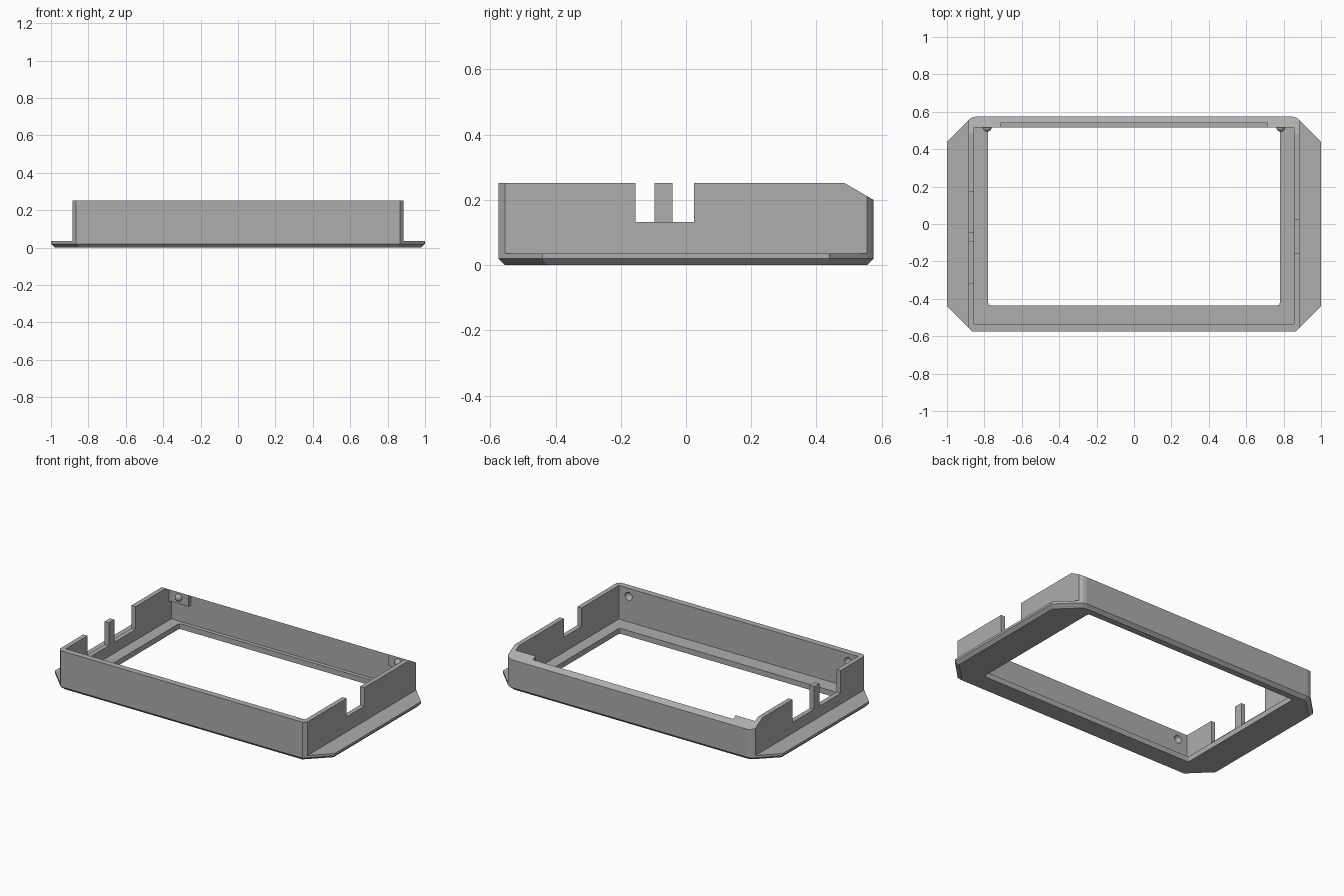
import bpy, bmesh
from mathutils import Matrix, Vector

cube = bpy.data.objects.get("Cube")
if cube:
    bpy.data.objects.remove(cube, do_unlink=True)

grey = bpy.data.materials.new("plain grey")
grey.use_nodes = True
grey.diffuse_color = (0.42, 0.42, 0.42, 1)
grey.node_tree.nodes["Principled BSDF"].inputs["Base Color"].default_value = grey.diffuse_color


def finish(name, bm):
    bmesh.ops.recalc_face_normals(bm, faces=bm.faces)
    mesh = bpy.data.meshes.new(name)
    bm.to_mesh(mesh)
    bm.free()
    mesh.materials.append(grey)
    ob = bpy.data.objects.new(name, mesh)
    bpy.context.collection.objects.link(ob)
    return ob


def loft(name, rings):
    """Closed solid through matching rings of points."""
    bm = bmesh.new()
    loops = [[bm.verts.new(p) for p in ring] for ring in rings]
    n = len(loops[0])
    for a, b in zip(loops, loops[1:]):
        for i in range(n):
            j = (i + 1) % n
            bm.faces.new((a[i], a[j], b[j], b[i]))
    bm.faces.new(loops[0])
    bm.faces.new(loops[-1])
    return finish(name, bm)


def plan_prism(name, plan, z0, z1):
    return loft(name, [[(x, y, z) for x, y in plan] for z in (z0, z1)])


def side_prism(name, profile, x0, x1):
    return loft(name, [[(x, y, z) for y, z in profile] for x in (x0, x1)])


def box(name, x0, x1, y0, y1, z0, z1):
    return plan_prism(name, [(x0, y0), (x1, y0), (x1, y1), (x0, y1)], z0, z1)


def ball(name, centre, radius):
    bm = bmesh.new()
    bmesh.ops.create_uvsphere(bm, u_segments=20, v_segments=12, radius=radius,
                              matrix=Matrix.Translation(Vector(centre)))
    return finish(name, bm)


def cut(ob, cutter):
    mod = ob.modifiers.new(cutter.name, "BOOLEAN")
    mod.operation = "DIFFERENCE"
    mod.solver = "EXACT"
    mod.object = cutter
    cutter.hide_render = True
    cutter.hide_viewport = True
    cutter.display_type = "WIRE"


def mirrored(half):
    """Complete an outline from its +x half, listed front to back."""
    return half + [(-x, y) for x, y in reversed(half)]


# Flange plate with a chamfered underside and an open centre
TOP, RIM = 0.252, 0.035
outline = mirrored([(0.865, -0.575), (1, -0.44), (1, 0.44), (0.887, 0.553),
                    (0.868, 0.569), (0.845, 0.575)])
lower = [(x * 0.98, y * 0.965) for x, y in outline]
flange = loft("flange", [[(x, y, 0) for x, y in lower],
                         [(x, y, 0.02) for x, y in outline],
                         [(x, y, RIM) for x, y in outline]])
opening = mirrored([(0.765, -0.435), (0.776, -0.431), (0.78, -0.42),
                    (0.78, 0.5), (0.776, 0.511), (0.765, 0.515)])
cut(flange, plan_prism("opening_cutter", opening, -0.1, 0.1))

# Upright wall around the frame
wall_plan = mirrored([(0.865, -0.575), (0.885, -0.555), (0.885, 0.555),
                      (0.868, 0.569), (0.845, 0.575)])
wall = plan_prism("wall", wall_plan, RIM, TOP)
cut(wall, box("cavity_cutter", -0.855, 0.855, -0.535, 0.54, 0, 0.4))

# Sloped top along the back
slope = [(0.485, TOP), (0.575, 0.2), (0.665, 0.148), (0.665, 0.4), (0.485, 0.4)]
cut(wall, side_prism("slope_cutter", slope, -1.1, 1.1))

# Side notches; the right wall keeps a slim post between its two
for name, x, y0, y1, z in (("left_notch", 0.87, -0.155, 0.025, 0.132),
                           ("right_front_notch", -0.87, -0.315, -0.097, 0.105),
                           ("right_back_notch", -0.87, -0.042, 0.175, 0.105)):
    cut(wall, box(name + "_cutter", x - 0.05, x + 0.05, y0, y1, z, 0.4))

# Snap pads and bumps at the back, matching dimples at the front
pad = [(0.54, 0.16), (0.515, 0.16), (0.515, 0.2347), (0.54, 0.2202)]
bumps = []
for side, s in (("left", 1), ("right", -1)):
    side_prism(side + "_pad", pad, s * 0.715, s * 0.855)
    bumps.append(ball(side + "_bump", (s * 0.785, 0.517, 0.2), 0.024))
    cut(wall, ball(side + "_dimple_cutter", (s * 0.785, -0.533, 0.2), 0.026))

# Smooth shading on the round parts
bpy.ops.object.select_all(action="DESELECT")
for ob in bumps:
    ob.select_set(True)
bpy.context.view_layer.objects.active = bumps[0]
bpy.ops.object.shade_smooth_by_angle()
